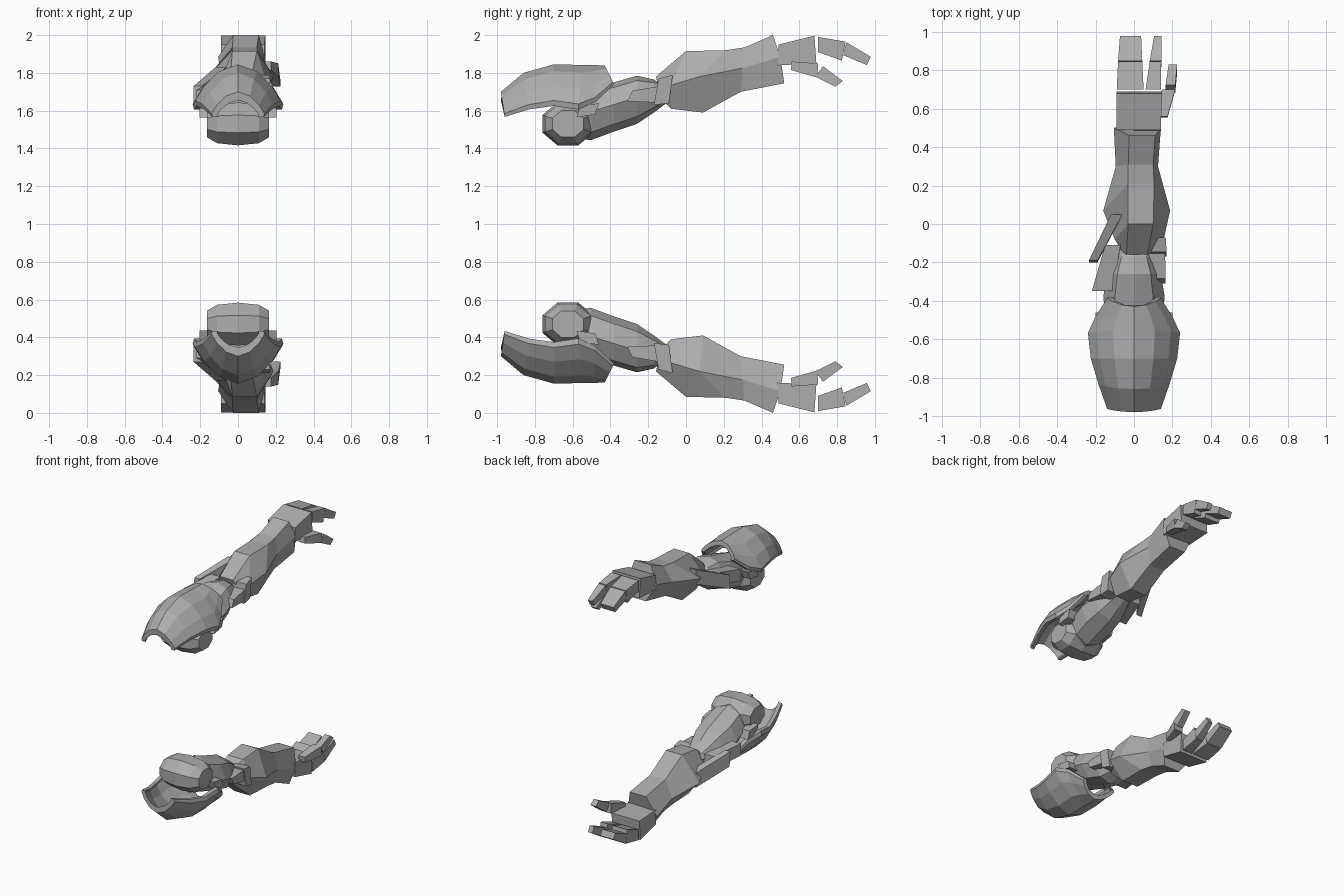
import bpy, bmesh, math

if "Cube" in bpy.data.objects:
    bpy.data.objects.remove(bpy.data.objects["Cube"])

grey = bpy.data.materials.new("armour grey")
grey.diffuse_color = (0.42, 0.42, 0.42, 1)
grey.use_nodes = True
grey.node_tree.nodes["Principled BSDF"].inputs["Base Color"].default_value = grey.diffuse_color


def loft(name, rings):
    """Skin closed rings with capped ends, for the upper arm and its z mirror."""
    for side in ("upper", "lower"):
        bm = bmesh.new()
        loops = [[bm.verts.new((x, y, z if side == "upper" else 2 - z))
                  for x, y, z in ring] for ring in rings]
        n = len(loops[0])
        for a, b in zip(loops, loops[1:]):
            for i in range(n):
                j = (i + 1) % n
                bm.faces.new((a[i], a[j], b[j], b[i]))
        bm.faces.new(loops[0])
        bm.faces.new(loops[-1])
        bmesh.ops.recalc_face_normals(bm, faces=bm.faces)
        mesh = bpy.data.meshes.new(f"{side}_{name}")
        bm.to_mesh(mesh)
        bm.free()
        mesh.materials.append(grey)
        obj = bpy.data.objects.new(f"{side}_{name}", mesh)
        bpy.context.collection.objects.link(obj)


def block(name, profile, near, far):
    """Box from a side profile of four (y, z) points.
    near / far: x range of the first two and of the last two corners."""
    spans = (near, near, far, far)
    loft(name, [[(s[k], y, z) for (y, z), s in zip(profile, spans)] for k in (0, 1)])


# shoulder pad: arched shell with thickness
ARCH = [(-0.97, 0), (-1, .13), (-.8, .47), (-.45, .83), (0, 1),
        (.45, .83), (.8, .47), (1, .13), (.97, 0)]
rings = []
for yt, yr, w, zt, zr in [(-.98, -.96, .14, 1.70, 1.567),
                          (-.86, -.83, .185, 1.80, 1.607),
                          (-.70, -.70, .225, 1.845, 1.625),
                          (-.55, -.57, .24, 1.842, 1.605),
                          (-.49, -.48, .20, 1.842, 1.645),
                          (-.43, -.38, .14, 1.838, 1.74)]:
    h = zt - zr
    t = min(.045, h * .4)
    outer = [(u * w, yr + (yt - yr) * f, zr + f * h) for u, f in ARCH]
    inner = [(u * (w - .03), yr + (yt - yr) * f, zr + f * (h - t)) for u, f in ARCH]
    rings.append(outer + inner[::-1])
loft("shoulder_pad", rings)

# shoulder joint: eight-sided ball, flattened at the sides
rings = []
for x, r in [(-.165, .62), (-.11, .9), (0, 1.0), (.11, .9), (.165, .62)]:
    rings.append([(x, -.625 + .145 * r * math.cos(a), 1.53 + .123 * r * math.sin(a))
                  for a in [math.pi / 8 + i * math.pi / 4 for i in range(8)]])
loft("shoulder_joint", rings)

# upper arm: octagonal tapering body
OCT = [(0, 1), (.62, .8), (1, .1), (.7, -.7), (0, -1), (-.7, -.7), (-1, .1), (-.62, .8)]
rings = []
for y, w, zb, zt in [(-.60, .11, 1.45, 1.69), (-.50, .145, 1.445, 1.72),
                     (-.38, .16, 1.49, 1.75), (-.26, .14, 1.53, 1.785),
                     (-.17, .105, 1.59, 1.765), (-.09, .07, 1.65, 1.71)]:
    rings.append([(u * w, y, (zt + zb) / 2 + v * (zt - zb) / 2) for u, v in OCT])
loft("upper_arm", rings)

# small strap blocks and elbow plates
STRAP = [(-.58, 1.565), (-.56, 1.625), (-.46, 1.64), (-.48, 1.58)]
ELBOW = [(-.31, 1.65), (-.285, 1.705), (-.08, 1.74), (-.10, 1.64)]
for label, s in (("left", -1), ("right", 1)):
    block(f"{label}_strap_block", STRAP, (.13 * s, .205 * s), (.13 * s, .20 * s))
block("right_elbow_plate", ELBOW, (.09, .165), (.07, .16))
block("left_elbow_plate", [(-.35, 1.62), (-.35, 1.71), (-.11, 1.75), (-.12, 1.65)],
      (-.22, -.11), (-.15, -.07))
block("elbow_hinge", [(-.17, 1.63), (-.145, 1.77), (-.07, 1.79), (-.09, 1.64)],
      (.06, .17), (.06, .165))
block("elbow_blade", [(-.20, 1.62), (-.19, 1.73), (.05, 1.83), (.05, 1.72)],
      (-.235, -.19), (-.12, -.06))

# forearm: six-sided, flared below the elbow and at the cuff
rings = []
for yt, ym, yb, zt, zm, zb, xl, xr, tl, tr in [
        (-.16, -.14, -.12, 1.78, 1.715, 1.65, -.065, .11, -.04, .07),
        (0, -.08, -.08, 1.915, 1.735, 1.61, -.10, .155, -.03, .10),
        (.21, .07, .09, 1.92, 1.78, 1.59, -.16, .188, -.03, .105),
        (.31, .30, .29, 1.935, 1.825, 1.70, -.095, .125, -.03, .10),
        (.46, .50, .52, 2.0, 1.885, 1.745, -.105, .14, -.025, .11)]:
    rings.append([(tl, yt, zt), (tr, yt, zt), (xr, ym, zm),
                  (tr, yb, zb), (tl, yb, zb), (xl, ym, zm)])
loft("forearm", rings)

# hand
block("palm", [(.485, 1.84), (.49, 1.95), (.68, 1.997), (.69, 1.85)],
      (-.09, .14), (-.09, .145))
FINGER_BASE = [(.70, 1.91), (.70, 1.99), (.845, 1.965), (.825, 1.865)]
FINGER_TIP = [(.83, 1.895), (.85, 1.962), (.978, 1.885), (.957, 1.842)]
for label, a, b, c in (("wide_finger", (-.09, .05), (-.083, .043), (-.073, .037)),
                       ("slim_finger", (.06, .14), (.082, .142), (.105, .142))):
    block(f"{label}_base", FINGER_BASE, a, b)
    block(f"{label}_tip", FINGER_TIP, b, c)
block("thumb_base", [(.555, 1.815), (.56, 1.86), (.70, 1.85), (.695, 1.775)],
      (.12, .175), (.145, .215))
block("thumb_tip", [(.685, 1.78), (.725, 1.835), (.83, 1.757), (.79, 1.727)],
      (.165, .215), (.18, .225))
